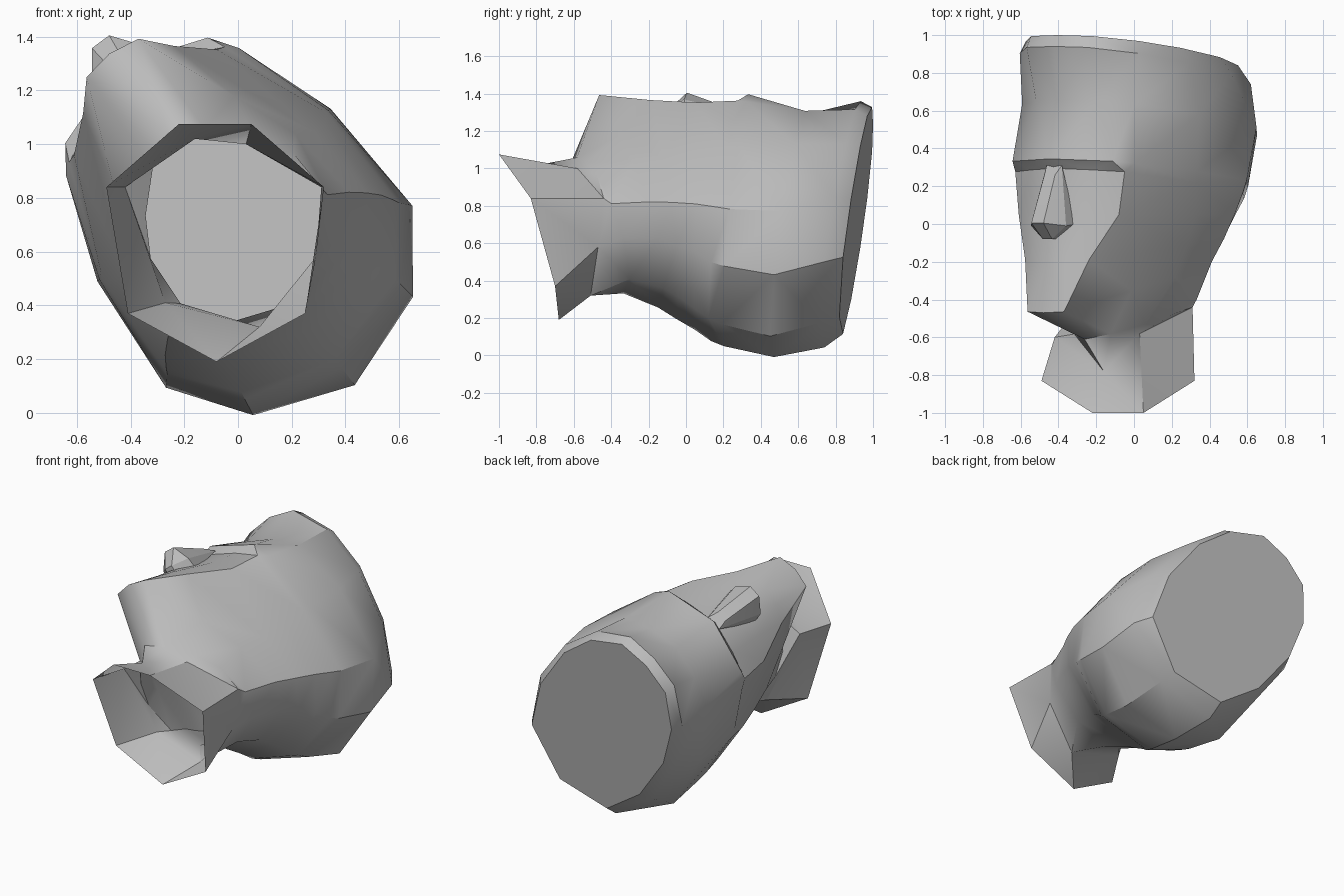
import bpy, bmesh, math

cube = bpy.data.objects.get("Cube")
if cube:
    bpy.data.objects.remove(cube, do_unlink=True)

clay = bpy.data.materials.new("clay_grey")
clay.use_nodes = True
GREY = (0.5, 0.5, 0.5, 1)
clay.diffuse_color = GREY
clay.node_tree.nodes["Principled BSDF"].inputs["Base Color"].default_value = GREY

TURN = math.radians(36.5)  # the face is turned away from straight up


def place(side, y, front):
    """Head space (sideways, along the head, toward the face) to world."""
    c, s = math.cos(TURN), math.sin(TURN)
    return (side * c - front * s, y, 0.69 + side * s + front * c)


def finish(bm, name, angle):
    bmesh.ops.recalc_face_normals(bm, faces=bm.faces)
    mesh = bpy.data.meshes.new(name)
    bm.to_mesh(mesh)
    bm.free()
    mesh.materials.append(clay)
    obj = bpy.data.objects.new(name, mesh)
    bpy.context.collection.objects.link(obj)
    bpy.ops.object.select_all(action='DESELECT')
    obj.select_set(True)
    bpy.context.view_layer.objects.active = obj
    bpy.ops.object.shade_smooth_by_angle(angle=math.radians(angle))


def head_ring(bm, y_front, y_back, half):
    """Closed ring from a half section, running from face to nape; y slants between them."""
    full = half + [(-s, f) for s, f in half[-2:0:-1]]
    f0, f1 = half[0][1], half[-1][1]
    return [bm.verts.new(place(s, y_front + (y_back - y_front) * (f0 - f) / (f0 - f1), f))
            for s, f in full]


def skin(bm, a, b):
    """Join two rings; repeated vertices collapse to triangles."""
    for i in range(len(a)):
        j = (i + 1) % len(a)
        face = list(dict.fromkeys((a[i], a[j], b[j], b[i])))
        if len(face) > 2:
            bm.faces.new(face)


bm = bmesh.new()
rings = [head_ring(bm, *r) for r in (
    # flat crown
    (1.00, 0.82, [(0, .68), (.2, .645), (.37, .46), (.455, .2), (.455, -.15), (.345, -.46), (0, -.6)]),
    # hair edge
    (0.94, 0.72, [(0, .715), (.2, .685), (.39, .49), (.5, .18), (.51, -.18), (.385, -.52), (0, -.64)]),
    # forehead
    (0.66, 0.45, [(0, .66), (.2, .6), (.37, .495), (.54, .15), (.57, -.32), (.37, -.595), (0, -.73)]),
    # brow
    (0.345, 0.19, [(0, .75), (.33, .635), (.4, .535), (.53, .15), (.535, -.28), (.36, -.53), (0, -.65)]),
    # eye sockets
    (0.295, 0.12, [(0, .71), (.2, .645), (.36, .57), (.52, .145), (.525, -.26), (.355, -.5), (0, -.61)]),
    # cheeks
    (0.05, 0.05, [(0, .73), (.2, .67), (.33, .58), (.49, .12), (.5, -.22), (.35, -.43), (0, -.55)]),
    # mouth
    (-0.20, -0.04, [(0, .76), (.11, .74), (.21, .685), (.44, .12), (.46, -.18), (.33, -.37), (0, -.47)]),
    # chin and jaw line
    (-0.47, -0.12, [(0, .805), (.12, .785), (.28, .4), (.38, .15), (.41, -.14), (.31, -.31), (0, -.41)]),
    # throat
    (-0.61, -0.30, [(0, .44), (.12, .37), (.25, .24), (.33, .1), (.34, -.1), (.25, -.26), (0, -.35)]),
)]
bm.faces.new(rings[0])
for a, b in zip(rings, rings[1:]):
    skin(bm, a, b)

# Open neck, facing straight up while the head is turned
base, rim = [[bm.verts.new(p) for p in loop] for loop in (
    [(-.16, -.78, 1.02), (.03, -.58, 1.0), (.31, -.44, .84), (.29, -.47, .58),
     (.08, -.51, .32), (-.27, -.47, .41), (-.42, -.6, .84)],
    [(-.22, -1, 1.075), (.05, -1, 1.075), (.32, -.83, .84), (.25, -.7, .37),
     (-.08, -.68, .19), (-.41, -.7, .37), (-.49, -.83, .84)])]
skin(bm, rings[-1], [base[i] for i in (0, 0, 1, 1, 2, 3, 4, 4, 5, 5, 6, 6)])
skin(bm, base, rim)
bmesh.ops.triangulate(bm, faces=[f for f in bm.faces if len(f.verts) == 4])
finish(bm, "head_and_neck", 35)

# Nose: a wedge with a narrow bridge, blunt tip and flared base
bm = bmesh.new()
for s, y, f in ((.05, .31, .71), (.035, .26, .75), (.04, .005, .86), (.115, -.01, .76),
                (.12, .0, .68), (.03, -.08, .77), (.03, -.08, .70)):
    for side in (s, -s):
        bm.verts.new(place(side, y, f))
hull = bmesh.ops.convex_hull(bm, input=bm.verts)
bmesh.ops.delete(bm, geom=list(set(hull["geom_interior"])), context='VERTS')
finish(bm, "nose", 20)
